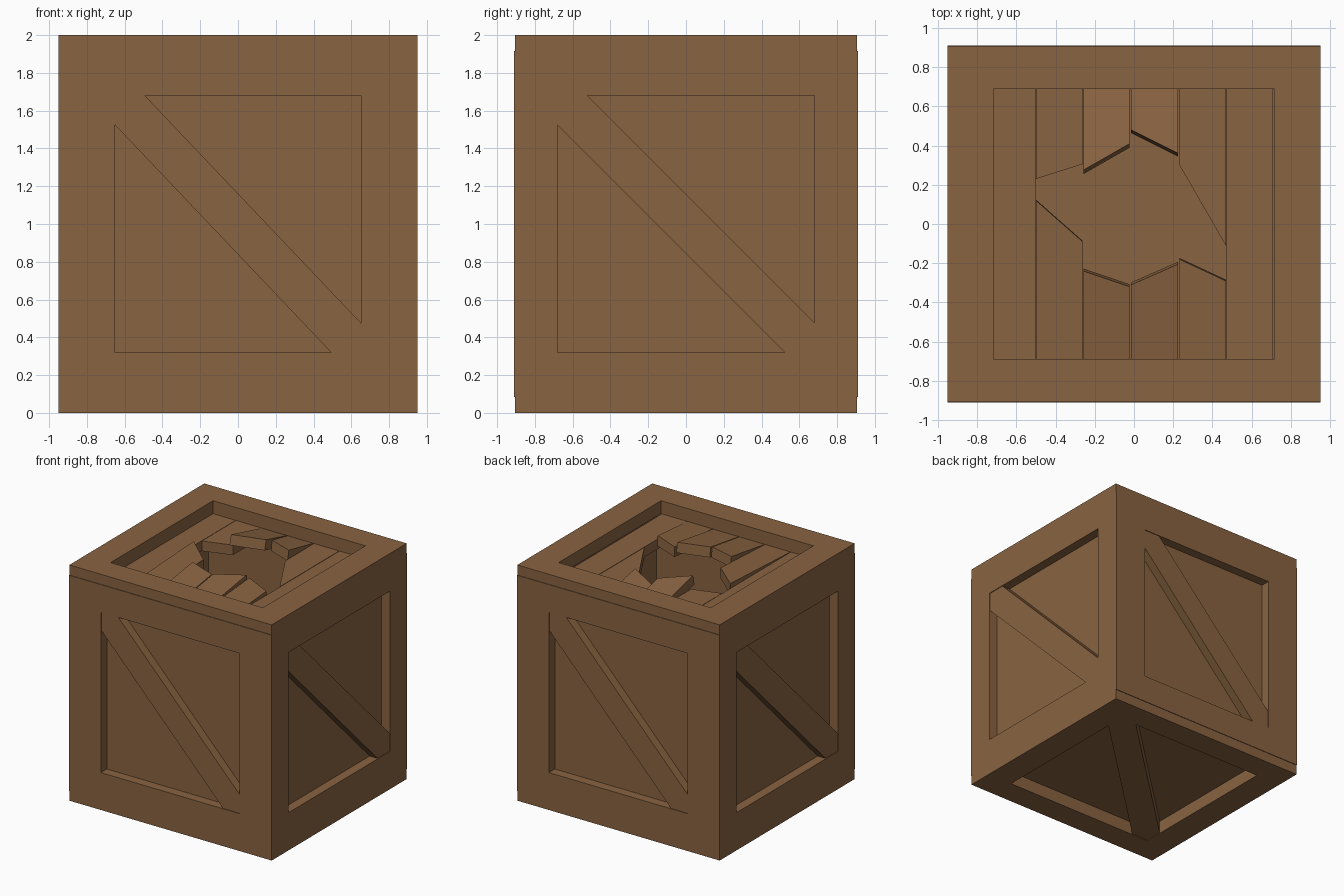
import bpy, bmesh, math
from mathutils import Vector

if "Cube" in bpy.data.objects:
    bpy.data.objects.remove(bpy.data.objects["Cube"])

wood = bpy.data.materials.new("brown_wood")
wood.diffuse_color = (0.25, 0.125, 0.053, 1)
wood.use_nodes = True
wood.node_tree.nodes["Principled BSDF"].inputs["Base Color"].default_value = wood.diffuse_color

CENTRE = Vector((0, 0, 1))
X, Y, Z = Vector((1, 0, 0)), Vector((0, 1, 0)), Vector((0, 0, 1))


def finish(name, bm, fix=True):
    if fix:
        bmesh.ops.recalc_face_normals(bm, faces=bm.faces)
    mesh = bpy.data.meshes.new(name)
    bm.to_mesh(mesh)
    bm.free()
    mesh.materials.append(wood)
    obj = bpy.data.objects.new(name, mesh)
    bpy.context.collection.objects.link(obj)


def prism(name, bottom, top):
    """Closed solid between two matching outlines."""
    bm = bmesh.new()
    a = [bm.verts.new(p) for p in bottom]
    b = [bm.verts.new(p) for p in top]
    bm.faces.new(a[::-1])
    bm.faces.new(b)
    for i in range(len(a)):
        j = (i + 1) % len(a)
        bm.faces.new((a[i], a[j], b[j], b[i]))
    finish(name, bm)


def frame(name, u, v, n, loops):
    """Rectangular loops (half width, half height, distance) bridged in order."""
    bm = bmesh.new()
    rings = []
    for hu, hv, d in loops:
        rings.append([bm.verts.new(CENTRE + u * hu * su + v * hv * sv + n * d)
                      for su, sv in ((-1, -1), (1, -1), (1, 1), (-1, 1))])
    for a, b in zip(rings, rings[1:]):
        for i in range(4):
            j = (i + 1) % 4
            bm.faces.new((a[i], a[j], b[j], b[i]))
    finish(name, bm, fix=False)


def slab(name, u, v, n, pts, d0, d1):
    """Flat outline in the (u, v) plane, from distance d0 to d1 along n."""
    prism(name, [CENTRE + u * a + v * b + n * d0 for a, b in pts],
          [CENTRE + u * a + v * b + n * d1 for a, b in pts])


def panel_and_brace(name, u, v, n, iu, iv, pu, pv, face, depth):
    back = face - depth
    slab(name + "_panel", u, v, n,
         [(-pu, -pv), (pu, -pv), (pu, pv), (-pu, pv)], back - 0.04, back)
    c = 0.157
    slab(name + "_brace", u, v, n,
         [(-iu, iv), (-iu, iv - c), (iu - c, -iv), (iu, -iv), (iu, c - iv), (c - iu, iv)],
         back, face - 0.006)


# Four walls: frame, recessed panel and diagonal brace
for name, u, n, hu, iu, face in (("front", X, -Y, 0.95, 0.65, 0.91),
                                 ("back", -X, Y, 0.95, 0.65, 0.91),
                                 ("right", Y, X, 0.91, 0.68, 0.95),
                                 ("left", -Y, -X, 0.91, 0.68, 0.95)):
    frame(name + "_frame", u, Z, n,
          [(hu, 0.915, face), (iu, 0.68, face), (iu, 0.68, face - 0.08)])
    panel_and_brace(name, u, Z, n, iu, 0.68, hu - 0.09, 0.86, face, 0.08)

# Top and bottom rims, very slightly narrower than the walls
rim = [(0.95, 0.91, 0.915), (0.95, 0.905, 0.915), (0.95, 0.905, 1.0),
       (0.715, 0.687, 1.0), (0.715, 0.687, 0.89)]
frame("top_frame", X, Y, Z, rim)
frame("bottom_frame", -X, Y, -Z, rim)
panel_and_brace("bottom", -X, Y, -Z, 0.715, 0.687, 0.86, 0.82, 1.0, 0.11)


# Broken lid planks: hinged at the rim, splintered ends bent upward
def plank(name, x0, x1, hinge, y0, y1, tilt):
    s = 1 if hinge > 0 else -1
    t = math.atan(tilt)
    normal = Vector((0, s * math.sin(t), math.cos(t)))
    top = [Vector((x, y, 1.89 + abs(hinge - y) * tilt))
           for x, y in ((x0, hinge), (x1, hinge), (x1, y1), (x0, y0))]
    prism(name, [p - normal * 0.085 for p in top], top)


E = 0.687
plank("lid_plank_left", -0.715, -0.503, E, -E, -E, 0)
plank("lid_plank_right", 0.472, 0.708, E, -E, -E, 0)
for i, (x0, x1, b0, b1, bt, f0, f1, ft) in enumerate((
        (-0.50, -0.262, 0.23, 0.305, 0.0, 0.12, -0.09, 0.05),
        (-0.258, -0.022, 0.275, 0.41, 0.25, -0.24, -0.32, 0.15),
        (-0.015, 0.225, 0.48, 0.36, 0.2, -0.31, -0.205, 0.15),
        (0.232, 0.468, 0.30, -0.11, 0.0, -0.18, -0.29, 0.08))):
    plank("broken_plank_back_%d" % (i + 1), x0, x1, E, b0, b1, bt)
    plank("broken_plank_front_%d" % (i + 1), x0, x1, -E, f0, f1, ft)
